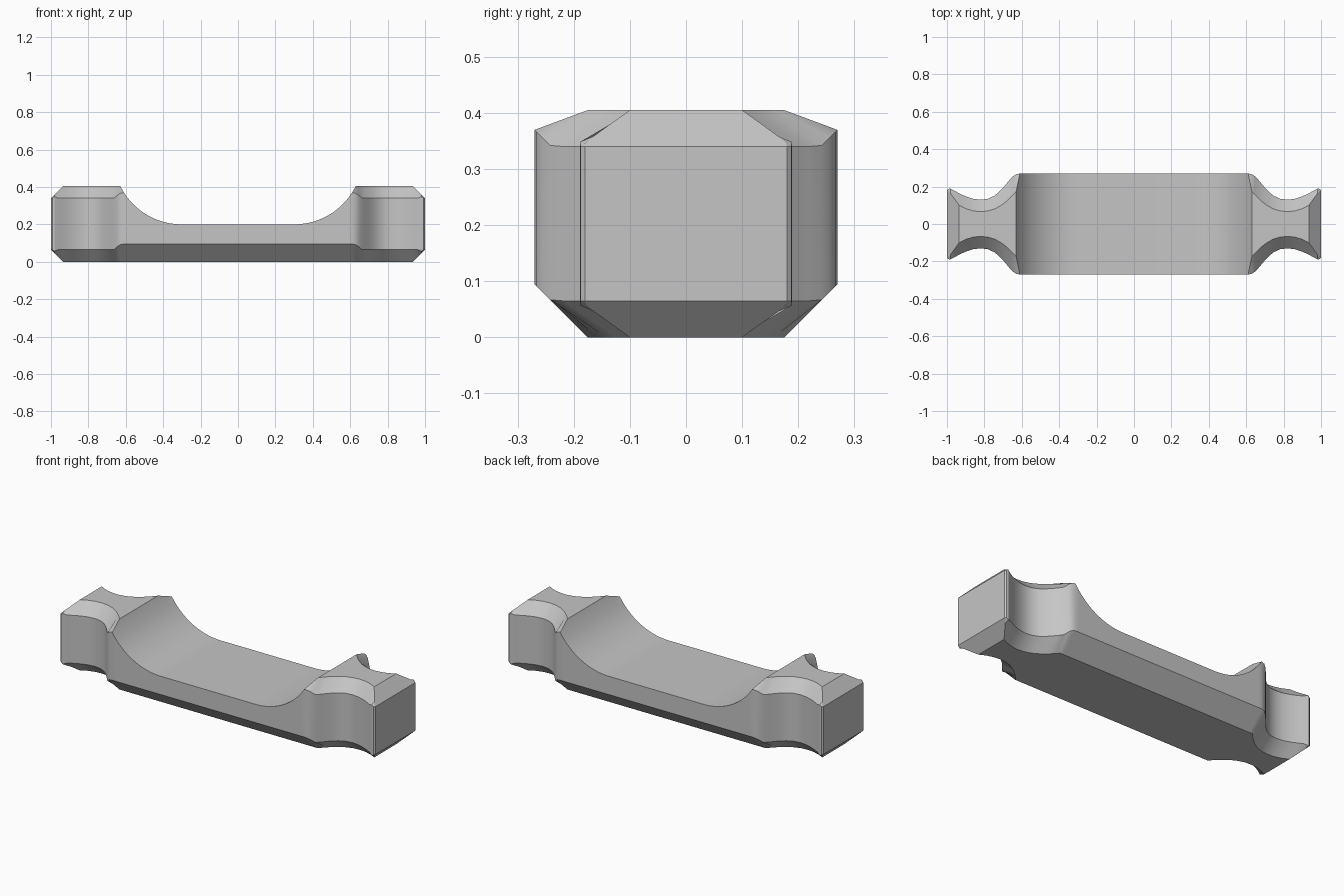
import bpy
import bmesh
import math

cube = bpy.data.objects.get("Cube")
if cube:
    bpy.data.objects.remove(cube, do_unlink=True)

HEIGHT = 0.405
BEVEL = 0.065
SADDLE_Z = 0.2
SADDLE_START = 0.3
SADDLE_R = 0.368

# Waisted end: x, outer half width, half width of the flat inside the bevel
NECK = [
    (0.63, 0.266, 0.175), (0.645, 0.256, 0.157), (0.66, 0.242, 0.142),
    (0.68, 0.218, 0.123), (0.7, 0.194, 0.107), (0.72, 0.173, 0.094),
    (0.745, 0.152, 0.081), (0.78, 0.135, 0.07), (0.82, 0.13, 0.066),
    (0.86, 0.135, 0.07), (0.9, 0.148, 0.082), (0.935, 0.164, 0.1),
    (0.96, 0.178, 0.135), (0.982, 0.189, 0.165), (0.993, 0.188, 0.178),
    (1.0, 0.18, 0.18),
]


def ring(x, outer, low, high, bottom, edge_low, edge_high, top):
    """Eight-sided cross-section with bevelled corners."""
    half = [(low, bottom), (outer, edge_low), (outer, edge_high), (high, top)]
    loop = half + [(-y, z) for y, z in reversed(half)]
    return [(x, y, z) for y, z in loop]


def neck_ring(x, outer, inner):
    cut = max(0, x - (1 - BEVEL))          # sloped bevel on the end face
    lift = max(0, outer - 0.24)
    tip = 0.008 if 0.98 < x < 0.99 else 0
    return ring(x, outer, inner, inner, cut, BEVEL + lift - tip,
                HEIGHT - BEVEL + lift + tip, HEIGHT - cut)


def saddle_ring(x):
    d = max(0, x - SADDLE_START)
    top = SADDLE_Z + SADDLE_R - math.sqrt(SADDLE_R ** 2 - d ** 2)
    return ring(x, 0.27, 0.175, 0.27, 0, 0.095, top, top)


# Cross-sections from the middle to one end, then mirrored
steps = 14
half = [saddle_ring(SADDLE_START + 0.31 * i / steps) for i in range(steps + 1)]
half += [neck_ring(*n) for n in NECK]
rings = [[(-x, y, z) for x, y, z in r] for r in reversed(half)] + half

# Skin the cross-sections into one solid
bm = bmesh.new()
loops = [[bm.verts.new(p) for p in r] for r in rings]
for a, b in zip(loops, loops[1:]):
    for i in range(8):
        j = (i + 1) % 8
        bm.faces.new((a[i], a[j], b[j], b[i]))
bm.faces.new(loops[0])
bm.faces.new(list(reversed(loops[-1])))
bmesh.ops.remove_doubles(bm, verts=bm.verts[:], dist=0.0005)
bmesh.ops.recalc_face_normals(bm, faces=bm.faces[:])
mesh = bpy.data.meshes.new("saddle_bar")
bm.to_mesh(mesh)
bm.free()

# Plain grey material
grey = bpy.data.materials.new("light_grey")
grey.use_nodes = True
colour = (0.56, 0.56, 0.56, 1)
grey.diffuse_color = colour
grey.node_tree.nodes["Principled BSDF"].inputs["Base Color"].default_value = colour
mesh.materials.append(grey)

bar = bpy.data.objects.new("saddle_bar", mesh)
bpy.context.collection.objects.link(bar)
bpy.ops.object.select_all(action="DESELECT")
bar.select_set(True)
bpy.context.view_layer.objects.active = bar
bpy.ops.object.shade_smooth_by_angle(angle=math.radians(25))
